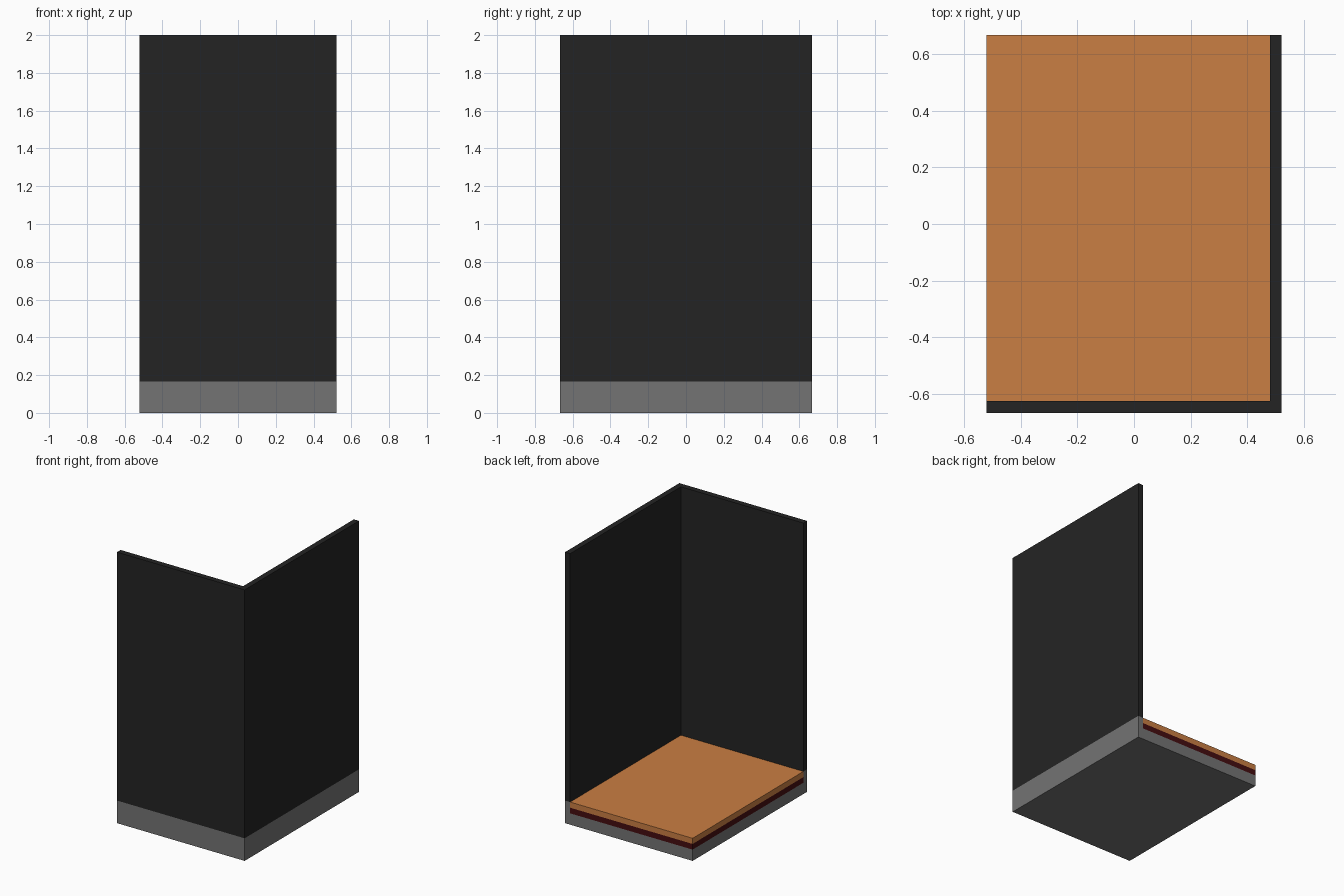
import bpy
import bmesh

cube = bpy.data.objects.get("Cube")
if cube:
    bpy.data.objects.remove(cube, do_unlink=True)

U = 2 / 48                      # one layer or wall thickness
X, Y = 12.5 * U, 16 * U         # half width and half depth


def material(name, rgb):
    mat = bpy.data.materials.new(name)
    mat.use_nodes = True
    colour = (*rgb, 1)
    mat.diffuse_color = colour
    bsdf = mat.node_tree.nodes["Principled BSDF"]
    bsdf.inputs["Base Color"].default_value = colour
    bsdf.inputs["Roughness"].default_value = 0.9
    return mat


grey = material("grey concrete", (0.174, 0.174, 0.174))
black = material("black wall", (0.0176, 0.0176, 0.0176))
orange = material("orange floor", (0.59, 0.21, 0.056))
red = material("dark red layer", (0.06, 0.004, 0.005))


def prism(name, outline, bottom, top, mat):
    """Extrude a plan outline between two heights."""
    bm = bmesh.new()
    face = bm.faces.new([bm.verts.new((x, y, bottom)) for x, y in outline])
    side = bmesh.ops.extrude_face_region(bm, geom=[face])["geom"]
    verts = [v for v in side if isinstance(v, bmesh.types.BMVert)]
    bmesh.ops.translate(bm, verts=verts, vec=(0, 0, top - bottom))
    bmesh.ops.recalc_face_normals(bm, faces=bm.faces)
    mesh = bpy.data.meshes.new(name)
    bm.to_mesh(mesh)
    bm.free()
    mesh.materials.append(mat)
    obj = bpy.data.objects.new(name, mesh)
    bpy.context.collection.objects.link(obj)
    return obj


# Plan outlines: whole footprint, floor inside the walls, L-shaped walls
footprint = [(-X, -Y), (X, -Y), (X, Y), (-X, Y)]
floor = [(-X, U - Y), (X - U, U - Y), (X - U, Y), (-X, Y)]
corner = [(-X, -Y), (X, -Y), (X, Y), (X - U, Y), (X - U, U - Y), (-X, U - Y)]

# Base slab and the rim that carries the walls
prism("base_slab", footprint, 0, 2 * U, grey)
prism("base_rim", corner, 2 * U, 4 * U, grey)

# Floor layers
prism("floor_underlay", floor, 2 * U, 3 * U, red)
prism("floor_top", floor, 3 * U, 4 * U, orange)

# Two walls meeting at a corner
prism("corner_walls", corner, 4 * U, 2, black)
